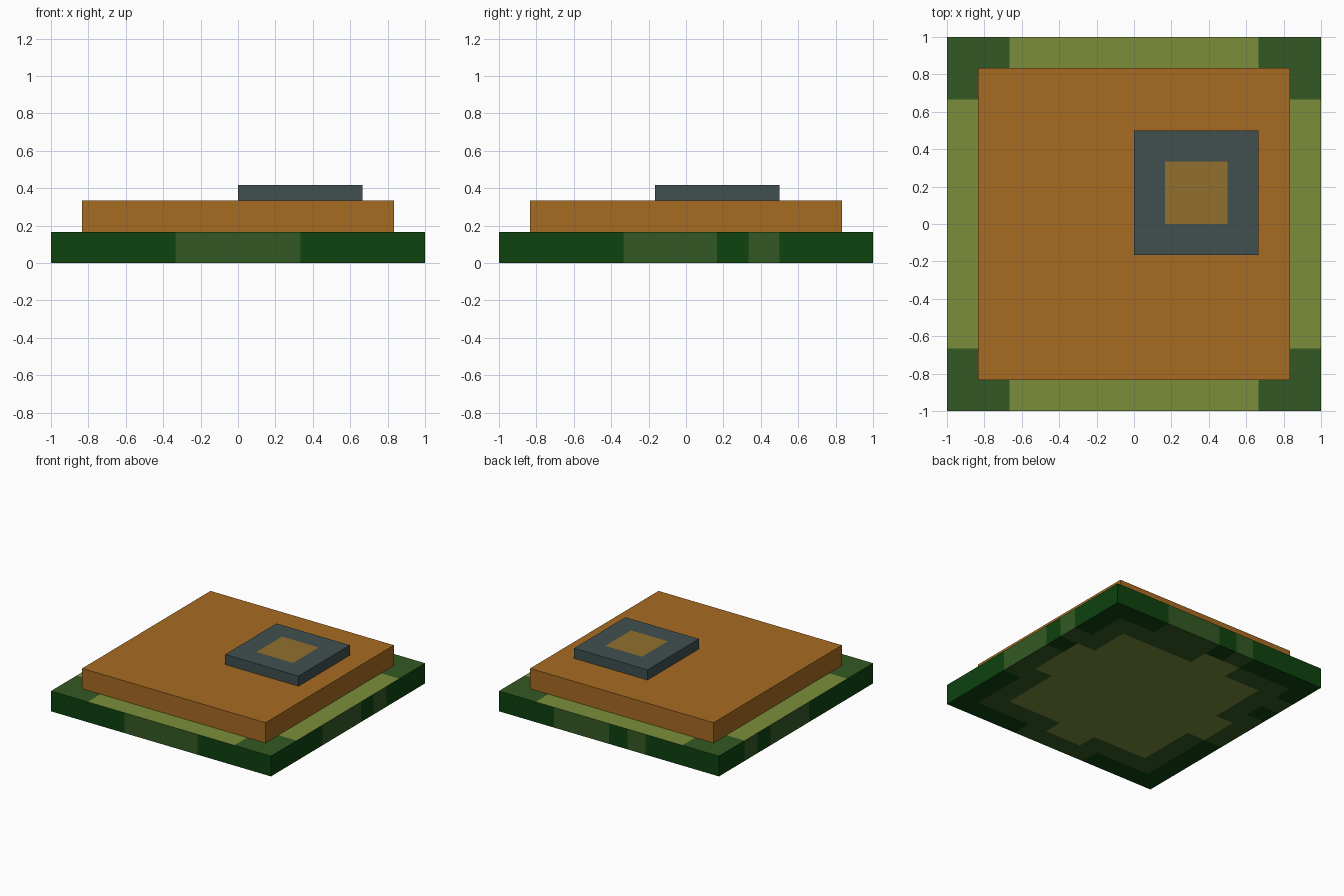
import bpy, bmesh
from mathutils import Vector

if "Cube" in bpy.data.objects:
    bpy.data.objects.remove(bpy.data.objects["Cube"])

CELL = 1 / 6  # the colour pattern follows a 12 x 12 grid over the base


def material(name, rgb):
    m = bpy.data.materials.new(name)
    lin = [((c / 255 + 0.055) / 1.055) ** 2.4 if c > 10 else c / 255 / 12.92 for c in rgb]
    m.diffuse_color = (*lin, 1)
    m.use_nodes = True
    m.node_tree.nodes["Principled BSDF"].inputs["Base Color"].default_value = m.diffuse_color
    return m


dark = material("dark green", (14, 66, 15))
mid = material("leaf green", (51, 89, 35))
olive = material("olive green", (123, 142, 59))
orange = material("burnt orange", (167, 107, 34))
slate = material("slate grey", (65, 79, 80))
gold = material("dull gold", (146, 112, 46))


def slab(name, lo, hi, mats, cuts=(), rule=None):
    """Box between two corners, cut along x and y, coloured face by face."""
    lo, hi = Vector(lo), Vector(hi)
    bm = bmesh.new()
    bmesh.ops.create_cube(bm, size=1)
    for v in bm.verts:
        v.co = [(a + b) / 2 + c * (b - a) for a, b, c in zip(lo, hi, v.co)]
    for axis, at in cuts:
        co, no = Vector((0, 0, 0)), Vector((0, 0, 0))
        co[axis], no[axis] = at, 1
        geom = bm.verts[:] + bm.edges[:] + bm.faces[:]
        bmesh.ops.bisect_plane(bm, geom=geom, plane_co=co, plane_no=no)
    bm.normal_update()
    if rule:
        for f in bm.faces:
            f.material_index = rule(f.calc_center_median(), f.normal)
    me = bpy.data.meshes.new(name)
    bm.to_mesh(me)
    bm.free()
    for m in mats:
        me.materials.append(m)
    ob = bpy.data.objects.new(name, me)
    bpy.context.collection.objects.link(ob)
    return ob


# Lighter bands on each side of the base, as grid cell ranges from -1
BANDS = {
    "front": [(4, 8)],
    "right": [(4, 7), (8, 9)],
    "back": [(4, 5), (6, 9)],
    "left": [(5, 8), (9, 10)],
}
# Bumps on the olive patch underneath
BUMPS = {"front": (5, 7), "right": (5, 8), "back": (4, 6), "left": (5, 7)}


def side_of(x, y):
    if abs(x) > abs(y):
        return ("right" if x > 0 else "left"), y
    return ("back" if y > 0 else "front"), x


def in_band(side, along):
    cell = (along + 1) / CELL
    return any(a < cell < b for a, b in BANDS[side])


def base_colour(c, n):
    """0 dark green, 1 leaf green, 2 olive green."""
    if n.z > 0.5:  # top: leaf green corners
        return 1 if min(abs(c.x), abs(c.y)) > 4 * CELL else 2
    side, along = side_of(c.x, c.y)
    if n.z > -0.5:  # sides
        side, along = side_of(n.x, n.y)[0], (c.y if abs(n.x) > 0.5 else c.x)
        return 1 if in_band(side, along) else 0
    ring = max(abs(c.x), abs(c.y)) / CELL  # underside: nested rings
    if ring > 5:
        return 1 if in_band(side, along) else 0
    if ring > 4:
        a, b = BUMPS[side]
        return 2 if a < (along + 1) / CELL < b else 1
    return 2


# Base slab
grid = [(axis, i * CELL) for axis in (0, 1) for i in range(-5, 6)]
slab("base", (-1, -1, 0), (1, 1, CELL), [dark, mid, olive], grid, base_colour)

# Middle slab
e = 5 * CELL
slab("middle_slab", (-e, -e, CELL), (e, e, 2 * CELL), [orange])

# Off-centre tile with an inlaid square on top
tile_cuts = [(0, CELL), (0, 3 * CELL), (1, 0), (1, 2 * CELL)]
slab("tile", (0, -CELL, 2 * CELL), (4 * CELL, 3 * CELL, 2.5 * CELL), [slate, gold], tile_cuts,
     lambda c, n: int(n.z > 0.5 and CELL < c.x < 3 * CELL and 0 < c.y < 2 * CELL))
